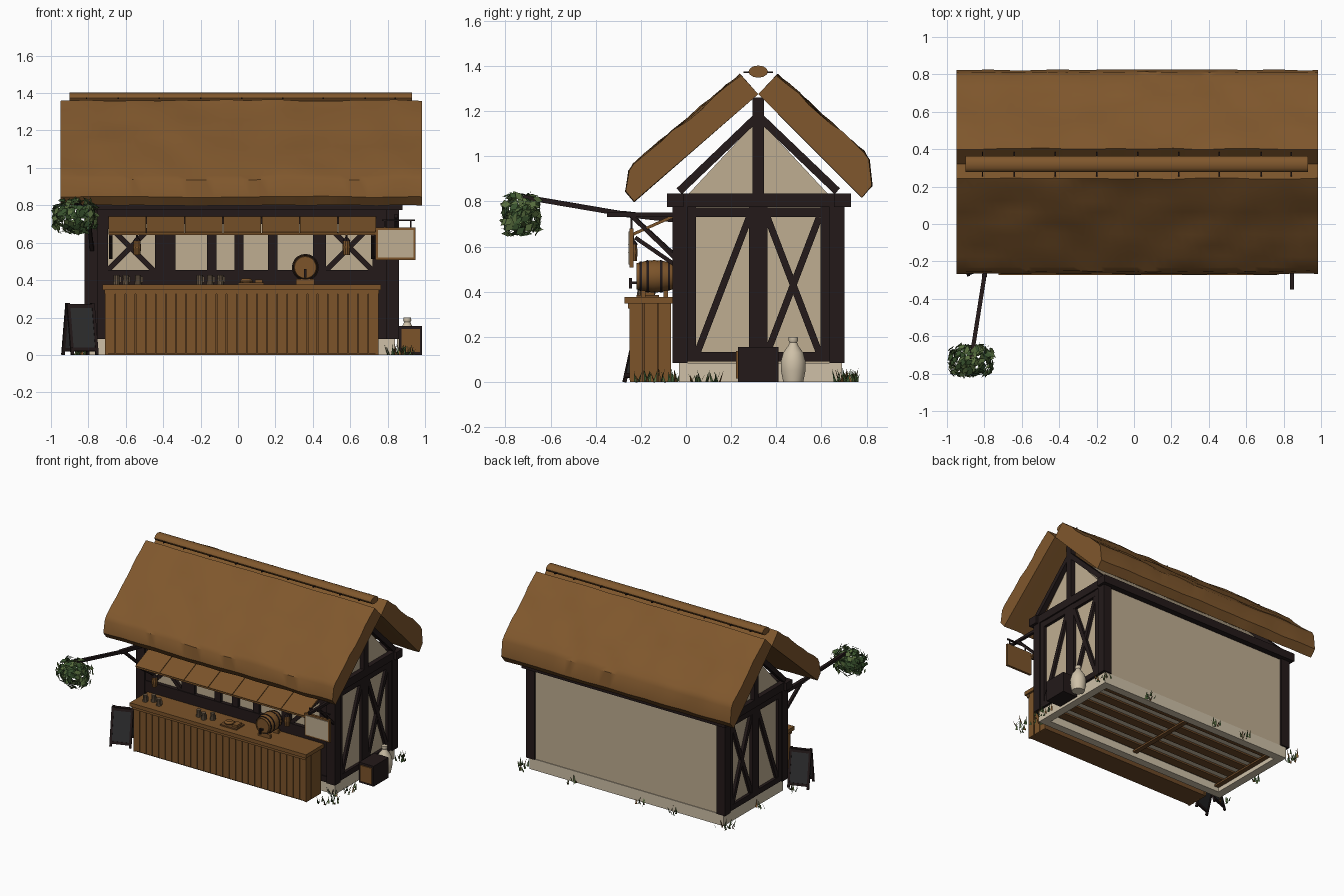
import bpy, bmesh, math, random
from mathutils import Vector, Matrix, noise

if "Cube" in bpy.data.objects:
    bpy.data.objects.remove(bpy.data.objects["Cube"])
random.seed(4)

def mat(name, *c):
    m = bpy.data.materials.new(name)
    m.diffuse_color = (*c, 1)
    m.use_nodes = True
    m.node_tree.nodes["Principled BSDF"].inputs["Base Color"].default_value = m.diffuse_color
    return m
TIMBER = mat("dark timber", .017, .010, .010)
PLASTER = mat("plaster", .52, .42, .285)
STONE = mat("pale stone", .62, .53, .39)
THATCH = mat("thatch", .215, .096, .026)
WOOD = mat("wood", .20, .088, .023)
BROWN = mat("brown board", .15, .066, .02)
LEAF = mat("dark leaf", .04, .085, .027)
LEAF2 = mat("light leaf", .10, .16, .05)
SLATE = mat("slate", .027, .027, .028)
PEWTER = mat("pewter", .13, .09, .055)

class Part:
    """Collects shapes into one named object."""
    def __init__(s, name, *mats):
        s.name, s.mats, s.bm = name, mats, bmesh.new()
    def cube(s, M, mi=0):
        vs = bmesh.ops.create_cube(s.bm, size=1, matrix=M)["verts"]
        for f in {f for v in vs for f in v.link_faces}:
            f.material_index = mi
    def box(s, x0, x1, y0, y1, z0, z1, mi=0):
        s.cube(Matrix.Translation(((x0+x1)/2, (y0+y1)/2, (z0+z1)/2))
               @ Matrix.Diagonal((x1-x0, y1-y0, z1-z0, 1)), mi)
    def bar(s, p, q, w, h, mi=0):
        p, q = Vector(p), Vector(q)
        d = q - p
        s.cube(Matrix.Translation((p+q)/2) @ d.to_track_quat('Z', 'Y').to_matrix().to_4x4()
               @ Matrix.Diagonal((w, h, d.length, 1)), mi)
    def loft(s, rings, mi=0):
        R = [[s.bm.verts.new(p) for p in r] for r in rings]
        n = len(R[0])
        fs = [s.bm.faces.new((a[i], a[(i+1) % n], b[(i+1) % n], b[i]))
              for a, b in zip(R, R[1:]) for i in range(n)]
        fs += [s.bm.faces.new(R[0][::-1]), s.bm.faces.new(R[-1])]
        for f in fs:
            f.material_index = mi
    def lathe(s, M, prof, n=16, mi=0):
        s.loft([[M @ Vector((r*math.cos(6.28319*i/n), r*math.sin(6.28319*i/n), z))
                 for i in range(n)] for r, z in prof], mi)
    def poly(s, pts, mi=0):
        s.bm.faces.new([s.bm.verts.new(p) for p in pts]).material_index = mi
    def done(s, M=Matrix(), smooth=0, fix=True):
        if fix:
            bmesh.ops.recalc_face_normals(s.bm, faces=s.bm.faces)
        me = bpy.data.meshes.new(s.name)
        s.bm.to_mesh(me)
        ob = bpy.data.objects.new(s.name, me)
        for m in s.mats:
            me.materials.append(m)
        bpy.context.collection.objects.link(ob)
        ob.matrix_world = M
        if smooth:
            bpy.ops.object.select_all(action='DESELECT')
            ob.select_set(True)
            bpy.context.view_layer.objects.active = ob
            bpy.ops.object.shade_smooth_by_angle(angle=math.radians(smooth))
T = lambda *v: Matrix.Translation(v)

# Stone plinth ring and the floor seen from below
p = Part("plinth", STONE)
p.box(-.80, .84, -.03, .03, 0, .085)
p.box(-.80, .84, .63, .69, 0, .085)
for x in (-.80, .78):
    p.box(x, x+.06, .03, .63, 0, .085)
p.box(-.74, .78, .03, .63, .058, .085)
p.done()
p = Part("floor_boards", BROWN)
for i in range(5):
    p.box(-.74, .78, .05+i*.123, .05+i*.123+.068, .045, .06)
for x in (-.74, .0, .745):
    p.box(x, x+.035, .03, .63, .032, .046)
p.done()

# Plaster walls and gables
p = Part("walls", PLASTER)
p.box(-.79, .83, -.02, .685, .085, .80)
p.loft([[(x, -.02, .80), (x, .66, .80), (x, .32, 1.165)] for x in (-.785, .825)])
p.done()

# Timber frame: corner posts and top plates
p = Part("corner_posts", TIMBER)
for x in (-.82, .79):
    for y in (-.06, .635):
        p.box(x, x+.07, y, y+.066, .085, .78)
p.box(-.84, .88, -.085, -.01, .775, .835)
p.box(-.84, .88, .655, .73, .775, .835)
p.done()

# End walls: two framed panels, braces, gable rafters and king post
p = Part("end_framing", TIMBER)
for a, b in ((-.82, -.78), (.82, .86)):
    m = (a+b)/2
    p.box(a, b, -.085, .73, .775, .835)
    p.box(a, b, .295, .345, .83, 1.26)
    for y, z in ((-.03, .845), (.67, .845)):
        p.bar((m, y, z), (m, .32, 1.18), .04, .035)
    a, b = (a+.008, b-.008)
    for y0 in (.005, .32):
        p.box(a, b, y0, y0+.04, .09, .775)
        p.box(a, b, y0+.275, y0+.315, .09, .775)
        for z in (.09, .73):
            p.box(a, b, y0, y0+.315, z, z+.042)
    p.bar((m, .05, .13), (m, .28, .73), .02, .03)
    p.bar((m, .36, .13), (m, .59, .73), .02, .03)
    p.bar((m, .36, .73), (m, .59, .13), .022, .03)
p.done()

# Front wall framing
p = Part("front_framing", TIMBER)
for c, w in ((-.39, .11), (-.14, .05), (.005, .05), (.185, .05), (.435, .07), (.765, .09), (-.735, .08)):
    p.box(c-w/2, c+w/2, -.045, -.01, .085, .78)
for z0, z1 in ((.37, .455), (.70, .78), (.085, .13)):
    p.box(-.80, .84, -.05, -.01, z0, z1)
for x0, x1 in ((-.70, -.45), (.47, .72)):
    p.bar((x0, -.03, .45), (x1, -.03, .70), .02, .028)
    p.bar((x0, -.03, .70), (x1, -.03, .45), .024, .028)
p.done()

# Thatched roof slabs with an uneven surface
def slab(name, top, low, rest, seed):
    p = Part(name, THATCH)
    n, secs = 8, 40
    rings = []
    for k in range(secs+1):
        x = -.95 + 1.935*k/secs
        ring = []
        for i in range(n+1):
            h = noise.noise(Vector((x*5, i*.7, seed)))*.014 - .004
            s = 1 if top[0] > .32 else -1
            ring.append((x, top[0]+(low[0]-top[0])*i/n+s*h*.6, top[1]+(low[1]-top[1])*i/n+h*.8))
        ring += [(x, y+noise.noise(Vector((x*6, z*9, seed)))*.005,
                  z+noise.noise(Vector((x*6, z*9, seed+5)))*.006) for y, z in rest]
        rings.append(ring + [(x, .32, 1.275)])
    p.loft(rings)
    p.done(smooth=36)
slab("front_thatch", (.24, 1.365), (-.235, .967), [(-.253, .935), (-.267, .845), (-.23, .80)], 1.3)
slab("back_thatch", (.405, 1.365), (.79, 1.02), [(.812, .985), (.825, .87), (.78, .82)], 7.6)

# Ridge roll with pegs
p = Part("ridge_roll", THATCH)
p.loft([[(x, .32+.043*math.cos(t*math.pi/6), 1.375+.027*math.sin(t*math.pi/6)) for t in range(12)]
        for x in (-.90, .93)])
p.done(smooth=40)
p = Part("ridge_pegs", TIMBER)
for x in (-.81, -.64, -.42, -.2, .02, .24, .455, .68, .84):
    p.box(x-.004, x+.004, .255, .385, 1.368, 1.376)
p.done()

# Serving counter with vertical planks
p = Part("counter", WOOD, BROWN)
p.box(-.70, .74, -.24, -.07, 0, .35, 1)
for i in range(27):
    x = -.71+i*1.46/27
    p.box(x+.002, x+1.46/27-.002, -.25, -.235, .008, .335)
for x in (-.71, .735):
    for y in (-.25, -.185, -.125):
        p.box(x, x+.015, y+.002, y+.058, 0, .35)
p.box(-.725, .765, -.272, -.055, .348, .376)
p.box(-.715, .755, -.258, -.235, .325, .348)
p.done()

# Sloping awning of seven panels and its struts
p = Part("awning", WOOD)
for i in range(7):
    x = -.695+i*.205
    p.bar((x+.1025, -.245, .65), (x+.1025, -.055, .735), .201, .013)
p.box(-.69, .735, -.245, -.23, .64, .652)
p.done()
p = Part("awning_struts", TIMBER)
for x in (-.68, .72):
    p.bar((x, -.225, .64), (x, -.05, .52), .018, .018)
p.done()

# Hanging lamps
for side, x in (("left", -.54), ("right", .58)):
    p = Part(side + "_lamp", WOOD, TIMBER)
    p.lathe(T(x, -.235, .535), [(.018, 0), (.022, .04), (.018, .075)], 10)
    p.lathe(T(x, -.235, .61), [(.022, 0), (.006, .02), (.003, .05)], 8, 1)
    p.done()

# Hanging sign on a bracket
p = Part("sign", WOOD, PLASTER, TIMBER)
p.box(.735, .95, -.25, -.232, .508, .68)
p.box(.748, .937, -.255, -.249, .521, .667, 1)
p.box(.835, .855, -.35, -.05, .732, .752, 2)
p.bar((.845, -.24, .735), (.845, -.05, .55), .018, .018, 2)
p.box(.77, .945, -.246, -.236, .715, .725, 2)
for x in (.78, .92):
    p.box(x, x+.008, -.245, -.237, .68, .725, 2)
p.done()

# Pole with leafy bush
p = Part("bush_pole", TIMBER)
p.bar((-.77, -.05, .72), (-.80, -.28, .745), .026, .026)
p.bar((-.80, -.28, .745), (-.87, -.72, .82), .022, .022)
p.bar((-.78, -.05, .56), (-.80, -.24, .735), .02, .02)
p.done()
p = Part("bush", LEAF, LEAF2)
for i in range(260):
    d = Vector([random.gauss(0, 1) for _ in range(3)]).normalized()
    r = random.uniform(.6, 1)
    c = Vector((-.87, -.73, .742)) + Vector((max(-.11, min(.11, d.x*.15*r)),
                                             max(-.075, min(.075, d.y*.11*r)),
                                             max(-.085, min(.085, d.z*.12*r))))
    u = (d.orthogonal() + Vector([random.uniform(-.8, .8) for _ in range(3)])).normalized()
    v = u.cross(d + Vector([random.uniform(-.4, .4) for _ in range(3)])).normalized()
    p.poly([c-u*.027, c+v*.017, c+u*.027, c-v*.017], int(random.random() < .45))
p.done(fix=False)

# Folding slate board
p = Part("slate_board", TIMBER, SLATE)
for s in (-1, 1):
    p.bar((0, s*.065, .035), (0, s*.014, .25), .13, .008, 1)
    for x in (-.07, .07):
        p.bar((x, s*.073, 0), (x, s*.009, .275), .016, .014)
    p.bar((0, s*.069, .02), (0, s*.065, .038), .14, .014)
    p.bar((0, s*.014, .25), (0, s*.01, .27), .14, .014)
p.done(T(-.845, -.18, 0) @ Matrix.Rotation(.35, 4, 'Z'))

# Barrel on a cradle with a tap
p = Part("barrel", WOOD, TIMBER)
M = T(.36, -.06, .468) @ Matrix.Rotation(math.pi/2, 4, 'X')
p.lathe(M, [(.05, .01), (.054, 0), (.058, 0), (.068, .04), (.072, .08), (.068, .12), (.058, .16), (.052, .16), (.052, .152)], 20)
for z, r in ((.010, .063), (.045, .071), (.105, .071), (.136, .065)):
    p.lathe(M, [(r, z), (r+.001, z+.010)], 20, 1)
p.box(.355, .365, -.25, -.21, .435, .445, 1)
p.box(.354, .366, -.252, -.24, .415, .46, 1)
for y in (-.20, -.10):
    p.box(.31, .41, y, y+.02, .376, .405)
p.done(smooth=40)

# Tankards, loaf and board on the counter
p = Part("tankards", PEWTER)
for x, y in ((-.65, -.19), (-.60, -.16), (-.535, -.19), (-.205, -.18), (-.15, -.2), (-.095, -.17)):
    p.lathe(T(x, y, .376), [(.019, 0), (.016, .03), (.017, .052)], 10)
    p.box(x+.016, x+.026, y-.003, y+.003, .388, .418)
p.done()
p = Part("loaf_and_board", WOOD, BROWN)
p.box(0, .14, -.22, -.12, .376, .386, 1)
p.lathe(T(.045, -.17, .386), [(.032, 0), (.036, .01), (.022, .022)], 12)
p.box(.09, .13, -.2, -.14, .386, .402)
p.done()

# Crate and jug by the right end
p = Part("crate", TIMBER, WOOD)
p.box(.862, .985, .23, .41, 0, .155)
p.box(.874, .973, .222, .231, .015, .138, 1)
p.done()
p = Part("jug", STONE)
p.lathe(T(.905, .475, 0), [(.045, 0), (.055, .05), (.056, .09), (.045, .13), (.022, .162), (.017, .175), (.022, .185), (.02, .2)], 18)
p.done(smooth=40)

# Grass tufts around the base
p = Part("grass", LEAF, LEAF2, WOOD)
for x, y in ((.86, -.2), (.92, -.14), (.83, -.07), (.89, .05), (.9, .12), (.9, .68), (.87, .73), (-.82, .73),
             (-.86, .68), (-.4, .72), (-.12, .72), (.45, .72), (-.84, .3), (-.86, -.05)):
    for i in range(8):
        a, l = random.uniform(0, 6.3), random.uniform(.03, .065)
        b = Vector((x+random.uniform(-.035, .035), y+random.uniform(-.03, .03), 0))
        w = Vector((math.cos(a), math.sin(a), 0))
        p.poly([b-w*.008, b+w*.008, b+w.cross(Vector((0, 0, 1)))*.02+Vector((0, 0, l))], (1, 2, 1, 0)[i % 4])
p.done(fix=False)
